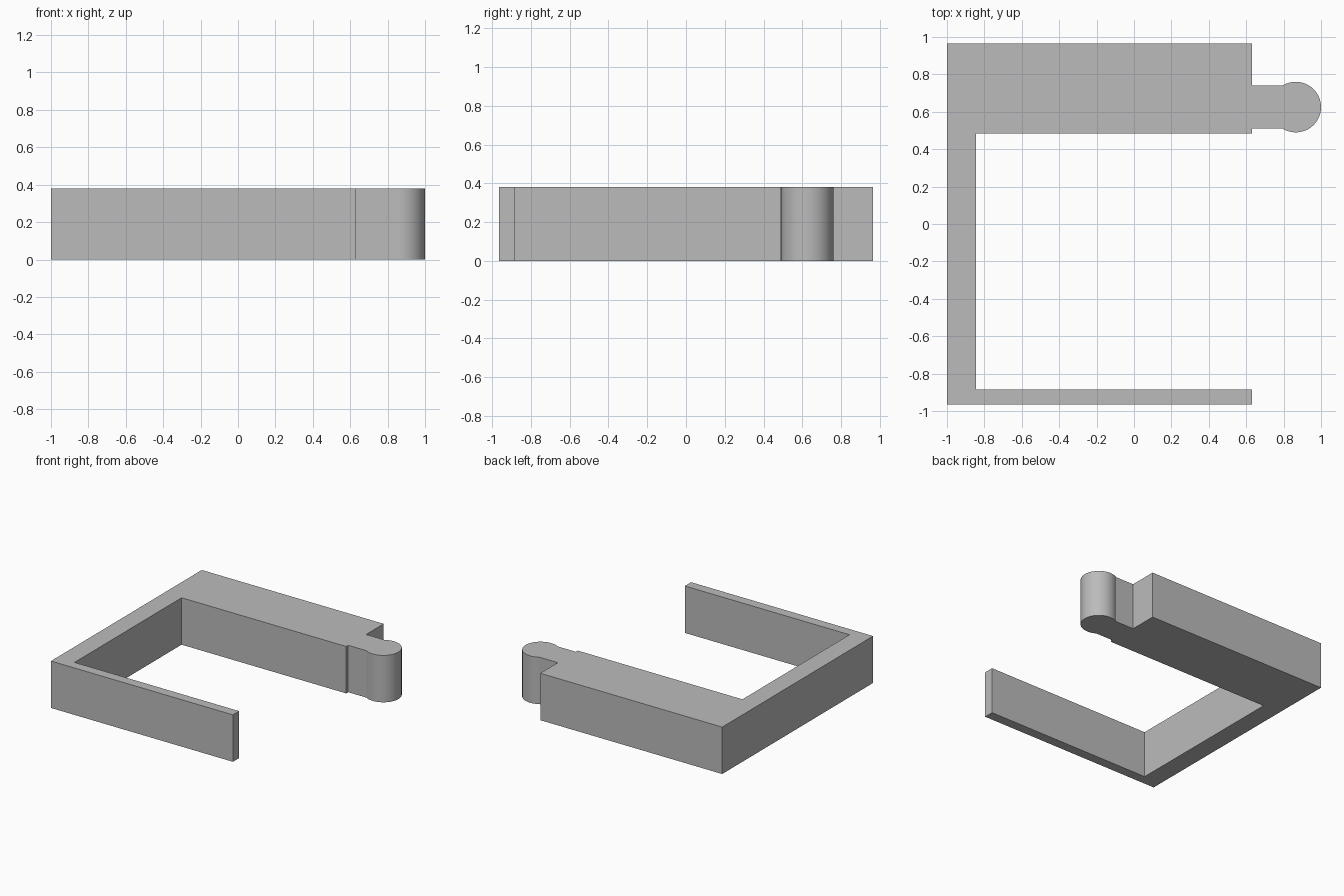
import bpy, bmesh, math

cube = bpy.data.objects.get("Cube")
if cube:
    bpy.data.objects.remove(cube, do_unlink=True)

HEIGHT = 0.38
END_X = 0.63                      # free end of both arms
KNOB_X, KNOB_Y, KNOB_R = 0.865, 0.625, 0.135
NECK = 0.115                      # half width of the neck
SEGMENTS = 56

# Plain grey material
grey = bpy.data.materials.new("grey")
grey.use_nodes = True
colour = (0.5, 0.5, 0.5, 1)
grey.diffuse_color = colour
grey.node_tree.nodes["Principled BSDF"].inputs["Base Color"].default_value = colour

# Round knob, swept from the lower neck corner to the upper one
start = -math.pi + math.asin(NECK / KNOB_R)
knob = []
for i in range(SEGMENTS + 1):
    a = start + (-2 * start) * i / SEGMENTS
    knob.append((KNOB_X + KNOB_R * math.cos(a), KNOB_Y + KNOB_R * math.sin(a)))

# Outline of the bracket: thin arm, spine, thick arm, neck and knob
outline = [
    (-1, -0.965), (END_X, -0.965), (END_X, -0.885), (-0.845, -0.885),
    (-0.845, 0.485), (END_X, 0.485), (END_X, KNOB_Y - NECK),
    *knob,
    (END_X, KNOB_Y + NECK), (END_X, 0.965), (-1, 0.965),
]

# Extrude the outline upward
bm = bmesh.new()
base = bm.faces.new([bm.verts.new((x, y, 0)) for x, y in outline])
top = bmesh.ops.extrude_face_region(bm, geom=[base], use_keep_orig=True)["geom"]
bmesh.ops.translate(bm, vec=(0, 0, HEIGHT),
                    verts=[v for v in top if isinstance(v, bmesh.types.BMVert)])
bmesh.ops.recalc_face_normals(bm, faces=bm.faces)
mesh = bpy.data.meshes.new("bracket")
bm.to_mesh(mesh)
bm.free()
mesh.materials.append(grey)

bracket = bpy.data.objects.new("bracket", mesh)
bpy.context.collection.objects.link(bracket)

# Smooth the knob wall, keep the corners crisp
bpy.ops.object.select_all(action="DESELECT")
bracket.select_set(True)
bpy.context.view_layer.objects.active = bracket
bpy.ops.object.shade_smooth_by_angle(angle=math.radians(25))
